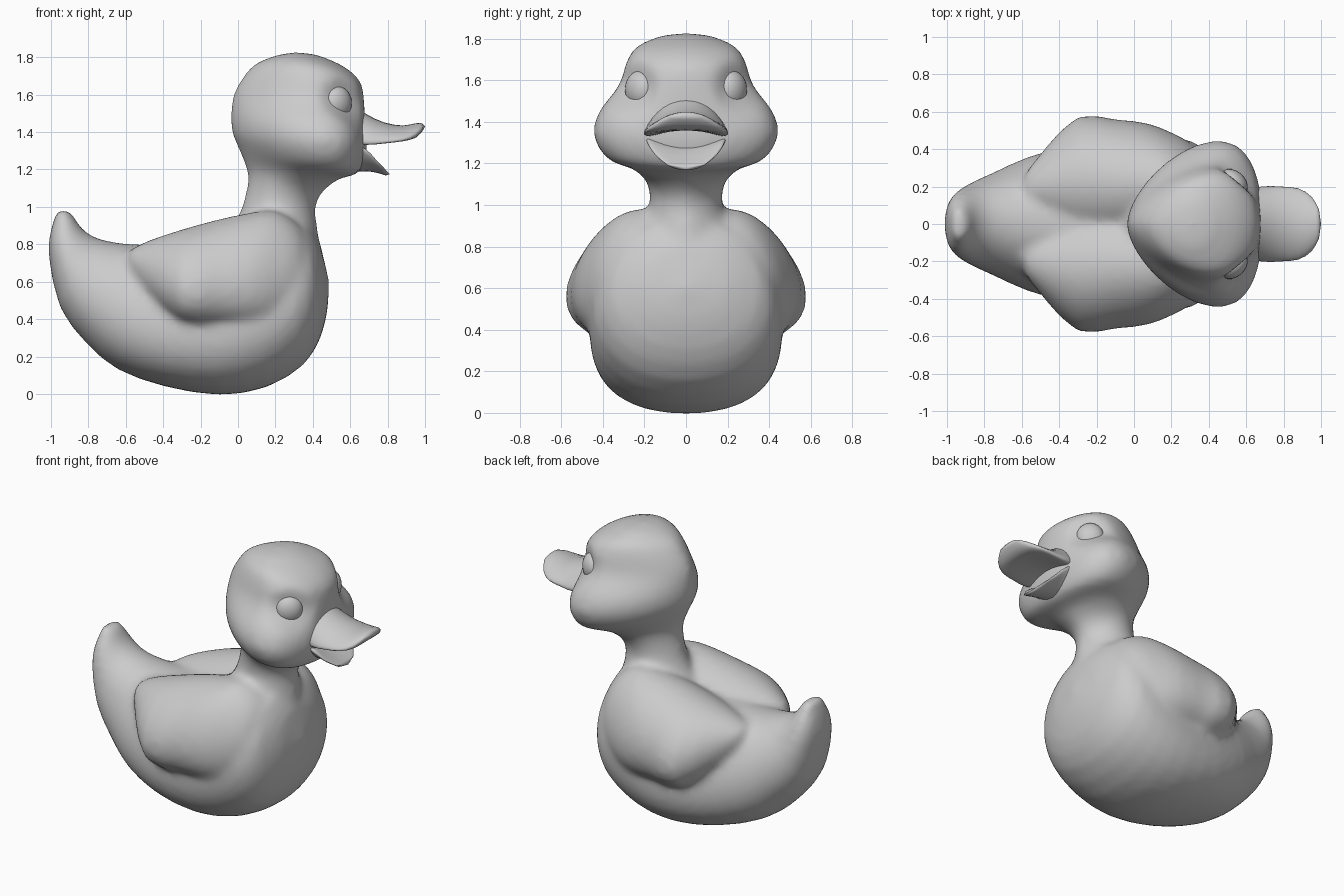
import bpy, bmesh, math
from mathutils import Vector

if "Cube" in bpy.data.objects:
    bpy.data.objects.remove(bpy.data.objects["Cube"])


def refine(rows, n):
    """Catmull-Rom interpolation between section rows."""
    out = []
    for i in range(len(rows) - 1):
        a, b, c, d = (rows[max(0, min(len(rows) - 1, i + j))] for j in (-1, 0, 1, 2))
        for s in range(n):
            t = s / n
            out.append([0.5 * (2*q + (r-p)*t + (2*p-5*q+4*r-u)*t*t + (3*q-p-3*r+u)*t**3)
                        for p, q, r, u in zip(a, b, c, d)])
    return out + [rows[-1]]


def loft(name, rows, start, end, seg=32, power=1.0, steps=2):
    """Row: top x, top z, bottom x, bottom z, half width, shift of widest point, centre y."""
    bm = bmesh.new()
    rings = []
    for xt, zt, xb, zb, w, k, y0 in refine(rows, steps):
        mid = Vector((xt + xb, 0, zt + zb)) / 2
        half = Vector((xt - xb, 0, zt - zb)) / 2
        ring = []
        for i in range(seg):
            a = 2 * math.pi * i / seg
            c, s = math.cos(a), math.sin(a)
            p = mid + half * (c - k * s * s)
            p.y = y0 + w * math.copysign(abs(s) ** power, s)
            ring.append(bm.verts.new(p))
        rings.append(ring)
    for r, q in zip(rings, rings[1:]):
        for i in range(seg):
            j = (i + 1) % seg
            bm.faces.new((r[i], r[j], q[j], q[i]))
    for ring, tip in ((rings[0], start), (rings[-1], end)):
        v = bm.verts.new(tip)
        for i in range(seg):
            bm.faces.new((ring[i], ring[(i + 1) % seg], v))
    bmesh.ops.recalc_face_normals(bm, faces=bm.faces)
    for f in bm.faces:
        f.smooth = True
    me = bpy.data.meshes.new(name)
    bm.to_mesh(me)
    bm.free()
    ob = bpy.data.objects.new(name, me)
    bpy.context.collection.objects.link(ob)
    return ob


# Body with upturned, notched tail
body = loft("body", [
    (-.92, .99, -.965, .99, .065, 0, 0),
    (-.88, .955, -1.005, .86, .12, .1, 0),
    (-.84, .89, -1.01, .72, .17, .1, 0),
    (-.76, .835, -.95, .46, .22, .1, 0),
    (-.62, .805, -.81, .27, .285, .1, 0),
    (-.45, .80, -.64, .13, .36, .15, 0),
    (-.25, .82, -.39, .04, .42, .22, 0),
    (-.05, .86, -.1, -.005, .455, .2, 0),
    (.10, .91, .15, .035, .465, .15, 0),
    (.25, .95, .35, .155, .445, .1, 0),
    (.36, .93, .445, .31, .36, .05, 0),
    (.44, .80, .48, .46, .20, 0, 0)],
    (-.905, 0, .91), (.488, 0, .6), power=.95)

# Folded wings; they overlap along the spine and leave a shallow valley
wing_rows = [
    (-.58, .77, -.57, .64, .09, 0, .19),
    (-.48, .82, -.48, .50, .19, .1, .21),
    (-.30, .88, -.30, .36, .345, .25, .23),
    (-.10, .935, -.10, .33, .34, .2, .22),
    (.07, .97, .07, .32, .32, .2, .22),
    (.20, .98, .20, .33, .28, .2, .21),
    (.32, .91, .32, .38, .22, .1, .20),
    (.40, .80, .40, .46, .13, 0, .18)]
wings = [loft("wing", [r[:6] + (s * r[6],) for r in wing_rows],
              (-.60, s * .19, .70), (.43, s * .17, .64)) for s in (1, -1)]

# Neck and head; the sections run from nape to face
head = loft("head", [
    (-.06, .86, .44, .80, .22, 0, 0),
    (.00, .95, .42, .92, .20, 0, 0),
    (.03, 1.03, .415, 1.0, .175, 0, 0),
    (.055, 1.15, .45, 1.075, .19, 0, 0),
    (.04, 1.22, .54, 1.15, .26, .2, 0),
    (.00, 1.32, .65, 1.185, .385, .3, 0),
    (-.03, 1.39, .69, 1.31, .445, .33, 0),
    (-.04, 1.48, .68, 1.43, .42, .33, 0),
    (-.025, 1.60, .675, 1.56, .325, .3, 0),
    (.03, 1.70, .655, 1.67, .29, .25, 0),
    (.10, 1.77, .56, 1.755, .24, .2, 0),
    (.22, 1.815, .42, 1.815, .12, 0, 0)],
    (.2, 0, .8), (.31, 0, 1.828), seg=40, power=1.2, steps=3)

# Eye sockets pressed into the head
for v in head.data.vertices:
    d = (Vector((v.co.x, abs(v.co.y), v.co.z)) - Vector((.57, .26, 1.55))).length
    if d < .15:
        v.co += (Vector((.3, 0, 1.53)) - v.co).normalized() * .055 * (1 - (d / .15) ** 2)

# Blend body, wings and head into one soft skin
bpy.ops.object.select_all(action='DESELECT')
for ob in [body, head] + wings:
    ob.select_set(True)
bpy.context.view_layer.objects.active = body
bpy.ops.object.join()
rm = body.modifiers.new("blend", 'REMESH')
rm.mode = 'VOXEL'
rm.voxel_size = .022
rm.use_smooth_shade = True
sm = body.modifiers.new("soften", 'SMOOTH')
sm.factor = .5
sm.iterations = 12

# Upper bill, arched with a turned-up tip
loft("upper_bill", [
    (.56, 1.58, .56, 1.37, .16, .9, 0),
    (.68, 1.50, .68, 1.36, .20, 1.2, 0),
    (.78, 1.452, .78, 1.358, .2, 1.2, 0),
    (.88, 1.435, .88, 1.36, .19, 1.0, 0),
    (.95, 1.447, .95, 1.37, .145, .6, 0),
    (.985, 1.447, .99, 1.41, .08, .3, 0)],
    (.55, 0, 1.45), (1.0, 0, 1.43))

# Lower bill, a shallow scoop
loft("lower_bill", [
    (.53, 1.32, .53, 1.18, .18, -.8, 0),
    (.67, 1.28, .67, 1.19, .19, -1.7, 0),
    (.74, 1.235, .74, 1.183, .15, -1.4, 0),
    (.79, 1.195, .79, 1.168, .09, -1, 0)],
    (.52, 0, 1.26), (.812, 0, 1.175))

# Eyes, half sunk in their sockets
for s, name in ((1, "eye_left"), (-1, "eye_right")):
    bpy.ops.mesh.primitive_uv_sphere_add(segments=20, ring_count=12, radius=1,
                                         location=(.532, s * .222, 1.555),
                                         rotation=(0, 0, s * math.radians(50)))
    eye = bpy.context.object
    eye.name = name
    eye.scale = (.062, .085, .09)
    bpy.ops.object.shade_smooth()
